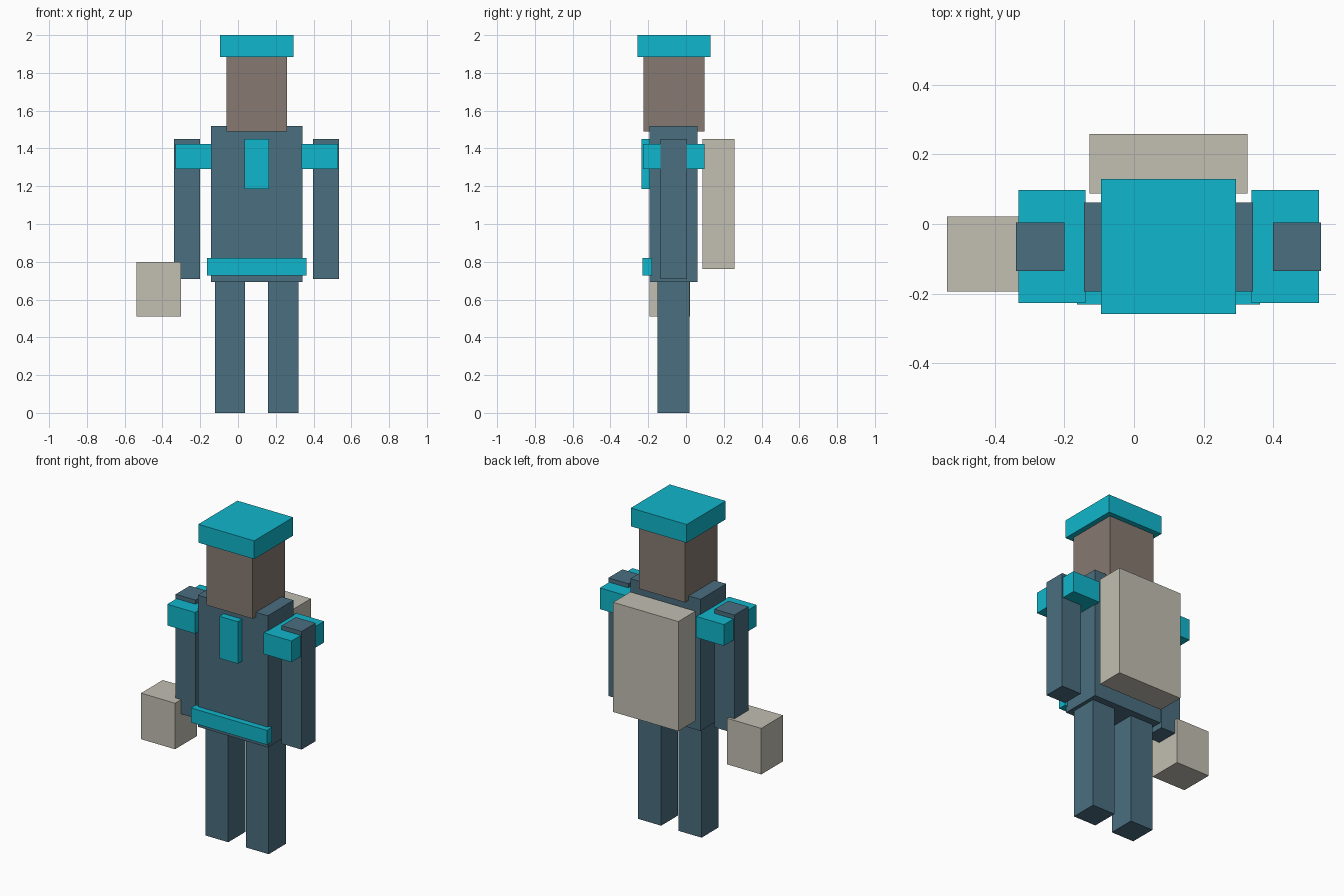
import bpy
import bmesh
from mathutils import Vector

cube = bpy.data.objects.get("Cube")
if cube:
    bpy.data.objects.remove(cube, do_unlink=True)


def material(name, rgb):
    mat = bpy.data.materials.new(name)
    mat.use_nodes = True
    mat.diffuse_color = (*rgb, 1)
    mat.node_tree.nodes["Principled BSDF"].inputs["Base Color"].default_value = (*rgb, 1)
    return mat


SLATE = material("slate_blue", (0.0685, 0.156, 0.216))
CYAN = material("bright_cyan", (0.0052, 0.468, 0.604))
SKIN = material("brown_skin", (0.242, 0.195, 0.165))
BEIGE = material("beige", (0.539, 0.521, 0.445))

BODY_X = 0.099  # the figure's own centre line


def box(name, mat, x, y, z):
    """Axis-aligned box from (min, max) ranges, x measured from the centre line."""
    low, high = Vector((x[0], y[0], z[0])), Vector((x[1], y[1], z[1]))
    size, centre = high - low, (low + high) / 2
    mesh = bpy.data.meshes.new(name)
    bm = bmesh.new()
    bmesh.ops.create_cube(bm, size=1)
    bmesh.ops.scale(bm, vec=size, verts=bm.verts)
    bm.to_mesh(mesh)
    bm.free()
    mesh.materials.append(mat)
    obj = bpy.data.objects.new(name, mesh)
    obj.location = centre + Vector((BODY_X, 0, 0))
    bpy.context.collection.objects.link(obj)


def centred(name, mat, half, y, z):
    box(name, mat, (-half, half), y, z)


def pair(name, mat, inner, outer, y, z):
    box("left_" + name, mat, (inner, outer), y, z)
    box("right_" + name, mat, (-outer, -inner), y, z)


# Head and hat
centred("hat", CYAN, 0.194, (-0.258, 0.129), (1.885, 2.0))
centred("head", SKIN, 0.161, (-0.226, 0.097), (1.49, 1.89))

# Torso with badge and belt
centred("torso", SLATE, 0.243, (-0.193, 0.062), (0.692, 1.518))
centred("chest_badge", CYAN, 0.064, (-0.235, -0.185), (1.185, 1.449))
centred("belt", CYAN, 0.263, (-0.231, -0.179), (0.728, 0.819))

# Limbs and shoulder pads
pair("arm", SLATE, 0.299, 0.437, (-0.135, 0.004), (0.708, 1.449))
pair("shoulder_pad", CYAN, 0.238, 0.431, (-0.227, 0.097), (1.29, 1.423))
pair("leg", SLATE, 0.061, 0.22, (-0.151, 0.018), (0, 0.692))

# Carried gear
centred("backpack", BEIGE, 0.226, (0.087, 0.258), (0.761, 1.449))
box("hand_case", BEIGE, (-0.636, -0.4), (-0.194, 0.021), (0.509, 0.798))
